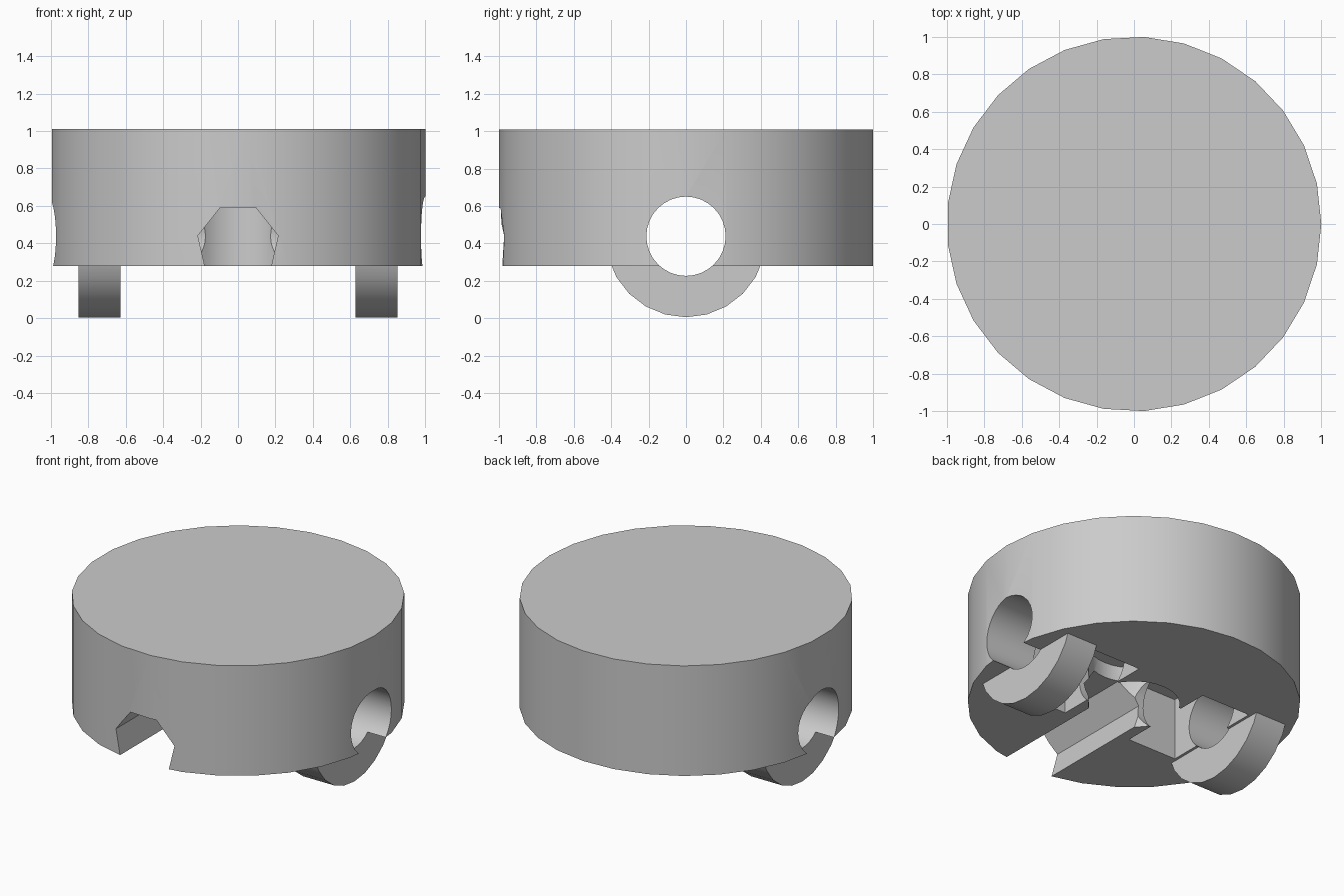
import bpy, math
from mathutils import Matrix

cube = bpy.data.objects.get("Cube")
if cube:
    bpy.data.objects.remove(cube, do_unlink=True)

grey = bpy.data.materials.new("plain grey")
grey.use_nodes = True
colour = (0.6, 0.6, 0.6, 1)
grey.diffuse_color = colour
grey.node_tree.nodes["Principled BSDF"].inputs["Base Color"].default_value = colour


def prism(name, sides, radius, depth, centre, axis="Z", turn=0.0):
    """Regular prism along an axis; turn spins its outline."""
    bpy.ops.mesh.primitive_cylinder_add(vertices=sides, radius=radius, depth=depth)
    ob = bpy.context.object
    ob.name = name
    tilt = {"Z": Matrix(), "X": Matrix.Rotation(math.pi / 2, 4, "Y"),
            "Y": Matrix.Rotation(math.pi / 2, 4, "X")}[axis]
    ob.data.transform(Matrix.Translation(centre) @ tilt @ Matrix.Rotation(turn, 4, "Z"))
    ob.data.materials.append(grey)
    return ob


def box(name, centre, size):
    bpy.ops.mesh.primitive_cube_add(size=1)
    ob = bpy.context.object
    ob.name = name
    ob.data.transform(Matrix.Translation(centre) @ Matrix.Diagonal((*size, 1)))
    ob.data.materials.append(grey)
    return ob


def combine(target, tool, operation):
    mod = target.modifiers.new(tool.name, "BOOLEAN")
    mod.operation = operation
    mod.solver = "EXACT"
    mod.object = tool
    bpy.context.view_layer.objects.active = target
    bpy.ops.object.modifier_apply(modifier=mod.name)
    bpy.data.objects.remove(tool, do_unlink=True)


# Round body
bottom, top = 0.28, 1.01
body = prism("round_body", 29, 1, top - bottom, (0, 0, (bottom + top) / 2), turn=-math.pi / 2)

# Rounded lugs below the body
for side in (-1, 1):
    lug = prism("lug", 24, 0.43, 0.225, (side * 0.74, 0, 0.435), "X")
    combine(body, lug, "UNION")

# Motor pockets, open underneath
for side in (-1, 1):
    pocket = box("pocket", (side * 0.43, 0, 0.39), (0.36, 0.69, 0.6))
    combine(body, pocket, "DIFFERENCE")

# Central round well
combine(body, prism("well", 32, 0.275, 0.6, (0, 0, 0.39)), "DIFFERENCE")

# Seven-sided channel from the front to the well
channel = prism("channel", 7, 0.22, 1.2, (0, -0.6, 0.392), "Y", turn=math.pi / 7)
if max(v.co.z for v in channel.data.vertices) > 0.6:
    channel.data.transform(Matrix.Translation((0, 0, 0.392)) @ Matrix.Rotation(math.pi, 4, "Y")
                           @ Matrix.Translation((0, 0, -0.392)))
combine(body, channel, "DIFFERENCE")

# Bore through both sides
combine(body, prism("bore", 32, 0.212, 2.4, (0, 0, 0.438), "X"), "DIFFERENCE")

# Smooth round walls, sharp edges
bpy.ops.object.select_all(action="DESELECT")
body.select_set(True)
bpy.context.view_layer.objects.active = body
bpy.ops.object.shade_smooth_by_angle(angle=math.radians(30))
